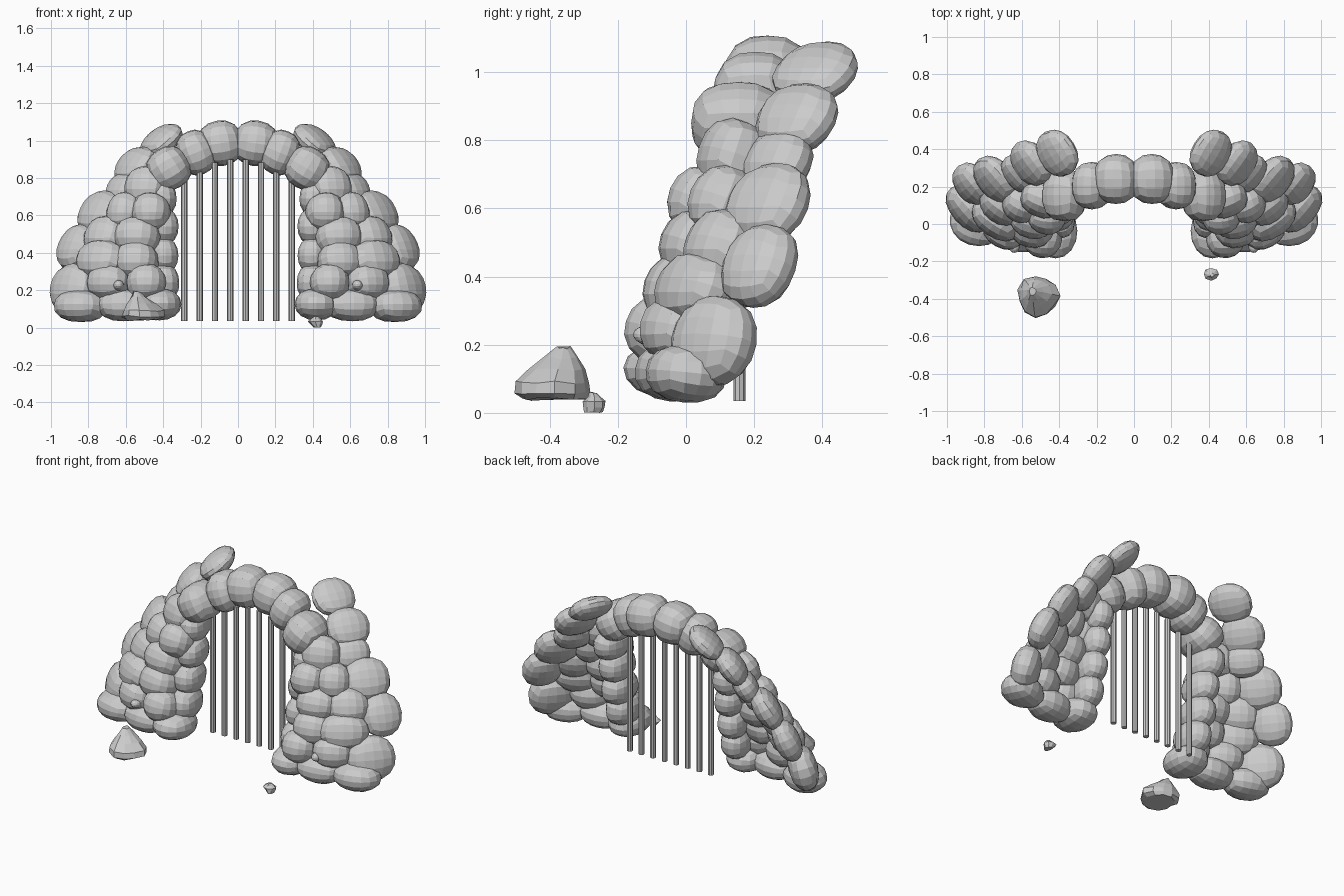
import bpy, bmesh, random
from math import cos, sin, pi, tan
from mathutils import Vector, Matrix, noise

if "Cube" in bpy.data.objects:
    bpy.data.objects.remove(bpy.data.objects["Cube"])

random.seed(4)


def finish(bm, name):
    bmesh.ops.recalc_face_normals(bm, faces=bm.faces)
    me = bpy.data.meshes.new(name)
    bm.to_mesh(me)
    bm.free()
    ob = bpy.data.objects.new(name, me)
    bpy.context.collection.objects.link(ob)
    return ob


def quad_sphere(power, cuts=3):
    """Cube rounded into a slightly boxy sphere."""
    bm = bmesh.new()
    bmesh.ops.create_cube(bm, size=2)
    bmesh.ops.subdivide_edges(bm, edges=bm.edges[:], cuts=cuts, use_grid_fill=True)
    for v in bm.verts:
        c = Vector([tan(a * pi / 4) for a in v.co])
        v.co = c / sum(abs(a) ** power for a in c) ** (1 / power)
    return bm


def stone(name, centre, size, normal, power=2.2):
    """Rounded stone: size = (sideways, upward, along normal); built on both sides."""
    n = Vector(normal).normalized()
    u = n.cross(Vector((0, 0, 1))).normalized()
    w = n.cross(u)
    seed = Vector([random.uniform(0, 50) for _ in range(3)])
    for side, sx in (("right", 1), ("left", -1)):
        bm = quad_sphere(power)
        for v in bm.verts:
            d = v.co * (1.01 + 0.04 * noise.noise(v.co * 1.2 + seed))
            p = Vector(centre) + u * d.x * size[0] + w * d.y * size[1] + n * d.z * size[2]
            v.co = (sx * p.x, p.y, p.z)
        finish(bm, f"{name}_{side}")


# Arch stones over the gate
for c, s, n in [
    ((.095, .24, .985), (.13, .12, .12), (1, 0, -.15)),
    ((.225, .205, .935), (.125, .12, .10), (1, 0, -.4)),
    ((.37, .155, .85), (.14, .115, .115), (1, 0, -.6)),
    ((.49, .14, .75), (.115, .11, .10), (.3, -.8, .3)),
]:
    stone("arch_stone", c, s, n, 2.4)

# Outer rim of flat stones leaning back
for c, s, n in [
    ((.41, .38, .998), (.13, .12, .06), (.55, -.32, .77)),
    ((.55, .325, .862), (.13, .12, .07), (.62, -.45, .6)),
    ((.61, .27, .735), (.115, .10, .07), (.6, -.55, .5)),
    ((.74, .24, .612), (.14, .13, .075), (.65, -.55, .5)),
    ((.865, .215, .43), (.12, .13, .075), (.7, -.55, .45)),
    ((.885, .08, .21), (.145, .135, .085), (.7, -.6, .25)),
]:
    stone("rim_stone", c, s, n)

# Face stones of the curved wall
for c, s, n in [
    ((.73, .03, .36), (.145, .11, .10), (.5, -.75, .35)),
    ((.71, .10, .485), (.12, .115, .09), (.5, -.7, .4)),
    ((.545, -.015, .355), (.12, .105, .11), (.2, -.9, .3)),
    ((.49, -.07, .24), (.105, .10, .11), (.1, -.9, .25)),
    ((.69, -.02, .24), (.12, .10, .11), (.4, -.8, .25)),
    ((.54, .035, .485), (.125, .11, .11), (.2, -.9, .35)),
    ((.465, .055, .615), (.105, .105, .11), (.1, -.9, .4)),
    ((.60, .11, .615), (.10, .11, .10), (.4, -.8, .4)),
]:
    stone("wall_stone", c, s, n)

# Bottom course
for c, s, n in [
    ((.845, .0, .115), (.14, .085, .115), (.3, -.9, .1)),
    ((.61, -.04, .12), (.145, .085, .11), (.1, -1, .1)),
    ((.42, -.035, .125), (.115, .085, .145), (0, -1, .05)),
]:
    stone("base_stone", c, s, n)

# Inner jamb stones beside the gate
for c in [(.40, .05, .24), (.405, .09, .385), (.405, .12, .54), (.415, .155, .69)]:
    stone("jamb_stone", c, (.125, .10, .085), (1, -.15, 0))

# Little filler pebbles
stone("pebble_upper", (.52, .07, .68), (.03, .028, .045), (0, -1, .2), 2)
stone("pebble_lower", (.64, -.11, .225), (.03, .028, .045), (0, -1, .2), 2)

# Gate bars
for i in range(8):
    x = -.287 + i * .082
    top = .90 - 1.1 * x * x
    bm = bmesh.new()
    bmesh.ops.create_cone(bm, cap_ends=True, segments=8, radius1=.017, radius2=.017,
                          depth=top - .035,
                          matrix=Matrix.Translation((x, .157, (top + .035) / 2)))
    finish(bm, f"gate_bar_{i + 1}")


def loose_rock(name, profile, centre, sides, rough):
    """Jagged rock: stacked uneven rings (height, x radius, y radius, x shift, y shift)."""
    bm = bmesh.new()
    rings = []
    for z, rx, ry, dx, dy in profile:
        ring = []
        for k in range(sides):
            a = 2 * pi * k / sides
            r = 1 + .07 * sin(3 * a + 1) + random.uniform(-.07, .07)
            ring.append(bm.verts.new((centre[0] + dx + rx * r * cos(a),
                                      centre[1] + dy + ry * r * sin(a),
                                      z + random.uniform(0, rough))))
        rings.append(ring)
    for lo, hi in zip(rings, rings[1:]):
        for k in range(sides):
            j = (k + 1) % sides
            bm.faces.new((lo[k], lo[j], hi[j], hi[k]))
    bm.faces.new(rings[0])
    bm.faces.new(rings[-1])
    finish(bm, name)


# Loose rocks in front
loose_rock("large_loose_rock", [
    (.035, .085, .095, 0, 0), (.055, .112, .113, .002, 0), (.085, .107, .107, 0, 0),
    (.12, .075, .08, -.01, .01), (.155, .045, .05, -.02, .02), (.187, .018, .022, -.03, .025),
], (-.512, -.385), 11, .01)
loose_rock("small_loose_rock", [
    (0, .02, .028, .01, -.003), (.016, .03, .032, .005, 0), (.032, .041, .032, 0, 0),
    (.044, .03, .02, 0, 0), (.058, .01, .01, .005, -.005),
], (.413, -.268), 8, .003)
